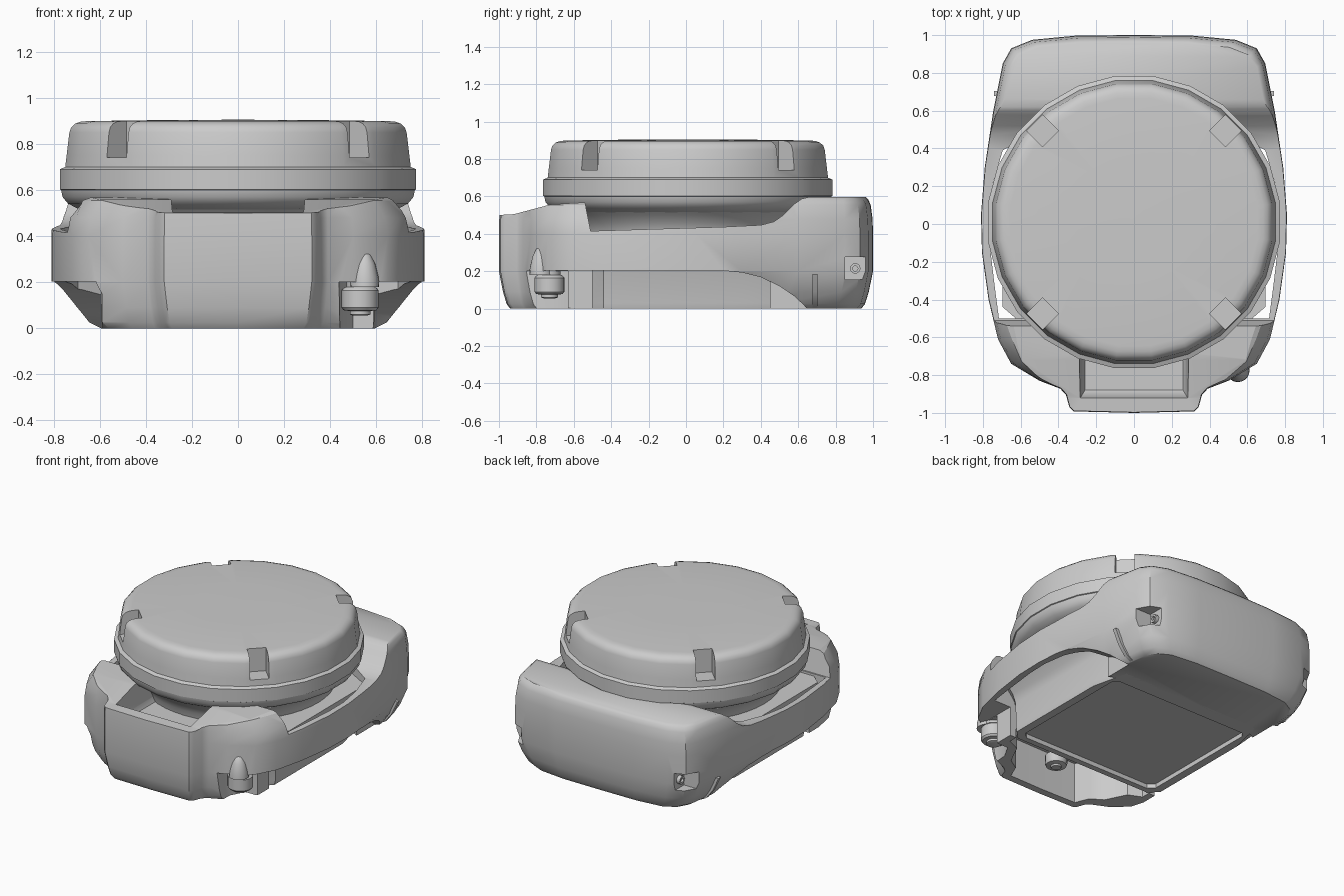
import bpy, bmesh, math
from mathutils import Vector

if "Cube" in bpy.data.objects:
    bpy.data.objects.remove(bpy.data.objects["Cube"])


def finish(name, bm, angle):
    bmesh.ops.recalc_face_normals(bm, faces=bm.faces[:])
    me = bpy.data.meshes.new(name)
    bm.to_mesh(me)
    bm.free()
    ob = bpy.data.objects.new(name, me)
    bpy.context.collection.objects.link(ob)
    smooth(ob, angle)
    return ob


def smooth(ob, angle=32):
    bpy.ops.object.select_all(action='DESELECT')
    ob.select_set(True)
    bpy.context.view_layer.objects.active = ob
    bpy.ops.object.shade_smooth_by_angle(angle=math.radians(angle))


def loft(name, rings, angle=32):
    """Skin a stack of equal-length rings and cap both ends."""
    bm = bmesh.new()
    vs = [[bm.verts.new(p) for p in r] for r in rings]
    n = len(vs[0])
    for a, b in zip(vs, vs[1:]):
        for i in range(n):
            bm.faces.new((a[i], a[(i + 1) % n], b[(i + 1) % n], b[i]))
    bm.faces.new(vs[0][::-1])
    bm.faces.new(vs[-1])
    return finish(name, bm, angle)


def prism_x(name, pts, x0, x1):
    return loft(name, [[(x, y, z) for y, z in pts] for x in (x0, x1)])


def prism_z(name, pts, z0, z1):
    return loft(name, [[(x, y, z) for x, y in pts] for z in (z0, z1)])


def box(name, x0, x1, y0, y1, z0, z1):
    return prism_z(name, [(x0, y0), (x1, y0), (x1, y1), (x0, y1)], z0, z1)


def lathe(name, prof, cx, cy, n, phase=0.0, angle=32):
    return loft(name, [[(cx + r * math.cos(2 * math.pi * (i + phase) / n),
                         cy + r * math.sin(2 * math.pi * (i + phase) / n), z)
                        for i in range(n)] for r, z in prof], angle)


def boolean(ob, cutter, op='DIFFERENCE'):
    bpy.context.view_layer.objects.active = ob
    m = ob.modifiers.new('cut', 'BOOLEAN')
    m.operation, m.object, m.solver = op, cutter, 'EXACT'
    bpy.ops.object.modifier_apply(modifier=m.name)
    bpy.data.objects.remove(cutter)


def mirrored(half):
    return half + [(-x, y) for x, y in half[::-1] if abs(x) > 1e-6]


# Half outlines of the frame, front centre round to back centre
full = [(0, -1), (.32, -.992), (.342, -.97), (.36, -.905), (.39, -.872), (.5, -.83), (.65, -.74), (.72, -.61),
        (.77, -.4), (.805, -.15), (.81, .05), (.79, .3), (.745, .6), (.695, .85), (.65, .93), (.54, .975),
        (.3, .998), (0, 1)]
bottom = [(0, -.94), (.285, -.935), (.305, -.92), (.325, -.865), (.36, -.835), (.46, -.79), (.56, -.7), (.59, -.6),
          (.59, -.4), (.59, -.15), (.59, .05), (.59, .3), (.6, .6), (.58, .8), (.54, .87), (.46, .915),
          (.28, .935), (0, .937)]
top = [(0, -.975), (.305, -.968), (.325, -.95), (.34, -.885), (.365, -.855), (.42, -.8), (.45, -.7), (.46, -.6),
       (.6, -.4), (.7, -.15), (.72, .05), (.72, .3), (.69, .6), (.645, .83), (.6, .89), (.5, .93),
       (.28, .95), (0, .955)]


def ring(other, t, z):
    half = [tuple(Vector(a).lerp(Vector(b), t)) for a, b in zip(full, other)]
    return [(x, y, z) for x, y in mirrored(half)]


# Frame: lofted outline trimmed by the side profile
frame = loft('frame', [ring(bottom, 1, 0), ring(bottom, .68, .025), ring(bottom, .36, .09),
                       ring(full, 0, .2), ring(full, 0, .4), ring(top, .06, .48),
                       ring(top, .28, .555), ring(top, .55, .582), ring(top, .95, .6)])
boolean(frame, prism_x('side_profile', [
    (-1.2, -.1), (1.2, -.1), (1.2, .597), (.66, .597), (.62, .588), (.58, .56), (.52, .5), (.47, .465),
    (.4, .447), (.2, .437), (-.51, .415), (-.54, .568), (-.72, .558), (-.92, .505), (-1.2, .49)],
    -1, 1), 'INTERSECT')

# Well between the arms, front pocket and front underside cavity
boolean(frame, prism_z('well_cutter', mirrored(
    [(0, -.5), (.715, -.5), (.735, -.35), (.765, -.1), (.77, .05), (.745, .22), (.695, .39), (.5, .5), (0, .55)]),
    -.2, 1))
boolean(frame, loft('pocket_cutter', [[(sx * w, y, z) for sx, y in ((-1, d), (1, d), (1, -.45), (-1, -.45))]
                                      for w, d, z in ((.26, -.88, .38), (.275, -.905, .41), (.29, -.93, .56), (.29, -.93, .8))]))
boolean(frame, prism_z('cavity_cutter', mirrored(
    [(0, -.89), (.26, -.885), (.3, -.79), (.38, -.74), (.45, -.6), (.54, -.56), (.54, -.45), (0, -.45)]), -.1, .28))
# Clearance round the front knob
boolean(frame, prism_z('knob_cutter', [(.43, -.95), (.45, -.72), (.5, -.63), (.9, -.63), (.9, -.95)], -.1, .2))

for s in (-1, 1):
    # Arched underside of each arm
    boolean(frame, prism_x('arch_cutter', [
        (-.76, .203), (.2, .203), (.3, .193), (.4, .168), (.5, .12), (.58, .066), (.66, -.01), (.66, -.1), (-.76, -.1)],
        s * .588, s * 1.1))
    # Rear corner recess with screw
    boolean(frame, box('recess_cutter', s * .58, s * .9, .85, .965, .155, .275))
    screw = lathe('corner_screw', [(.028, 0), (.028, .03), (.014, .03), (.014, .015)], 0, 0, 12)
    screw.rotation_euler = (0, s * math.pi / 2, 0)
    screw.location = (s * .575, .905, .215)
    # Thin rib following the lower side
    loft('side_rib', [[(s * x, y, z) for x, z in
                       ((.55, .005), (.605, .005), (.645, .025), (.695, .09), (.74, .185), (.55, .185))]
                      for y in (.677, .703)])
smooth(frame, 45)

# Lower hull flaring up to the well, with recessed base panel
hull = loft('lower_hull', [[(x * w, y, z) for x, y in
                            ((-.9, -.5), (.9, -.5), (1, -.44), (1, .3), (.9, .555), (-.9, .555), (-1, .3), (-1, -.44))]
                           for w, z in ((.585, 0), (.592, .03), (.595, .2), (.62, .26), (.685, .33), (.695, .4))])
boolean(hull, prism_z('panel_cutter', mirrored(
    [(0, -.46), (.49, -.46), (.53, -.42), (.53, .42), (.5, .45), (0, .45)]), -.1, .03))
smooth(hull)

# Bowl carrying the round head
lathe('bowl', [(.5, .3), (.6, .38), (.61, .42), (.63, .46), (.665, .5), (.7, .53), (.7, .56)], 0, .01, 48)

# Round head, 24 sided, with four rim notches
head = lathe('head', [(.6, .5), (.7, .518), (.745, .542), (.768, .57), (.774, .6), (.78, .603),
                      (.78, .69), (.756, .7), (.75, .75), (.738, .85), (.73, .872), (.712, .888),
                      (.69, .896), (.66, .899), (.3, .904), (.02, .905)], 0, .01, 24, .5, 40)
for k in range(4):
    c = box('notch_cutter', .625, .9, -.06, .06, .74, 1)
    c.rotation_euler = (0, 0, math.radians(45 + 90 * k))
    c.location = (0, .01, 0)
    bpy.context.view_layer.update()
    boolean(head, c)
smooth(head, 40)

# Front knob under a pointed fairing, and a small inner knob
lathe('front_knob', [(.03, .055), (.045, .06), (.045, .075), (.07, .078), (.08, .09), (.08, .165),
                     (.072, .175), (.06, .18), (.06, .22)], .53, -.73, 24)
lathe('knob_fairing', [(.062, .18), (.06, .22), (.045, .28), (.025, .32), (.004, .335)], .55, -.775, 20)
lathe('inner_knob', [(.03, .07), (.035, .08), (.065, .085), (.07, .1), (.07, .15), (.05, .16), (.05, .3)],
      .03, -.72, 20)
